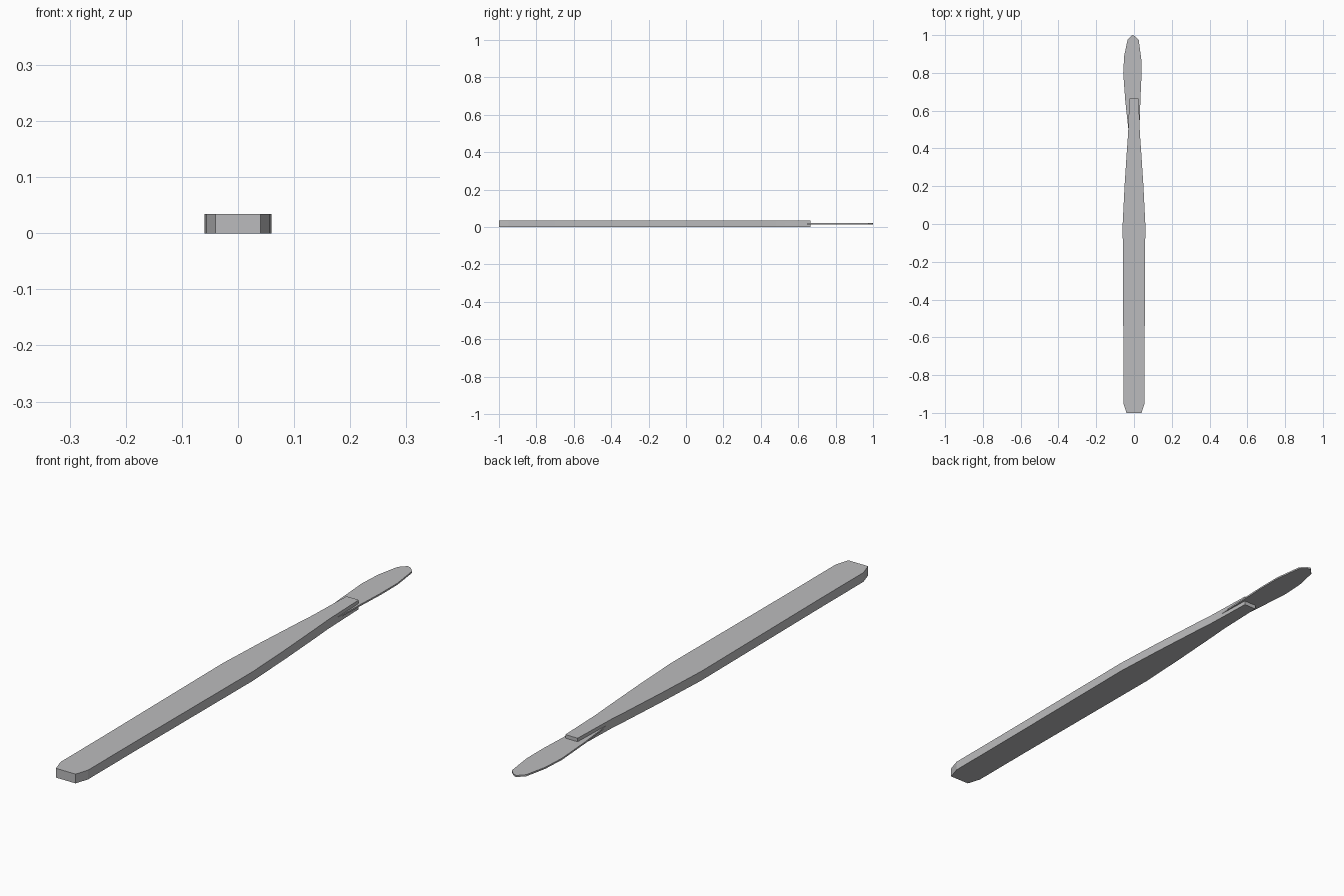
import bpy, bmesh

if "Cube" in bpy.data.objects:
    bpy.data.objects.remove(bpy.data.objects["Cube"])

steel = bpy.data.materials.new("steel_grey")
steel.diffuse_color = (0.5, 0.5, 0.51, 1)
steel.use_nodes = True
steel.node_tree.nodes["Principled BSDF"].inputs["Base Color"].default_value = steel.diffuse_color


def plate(name, outline, z0, z1):
    """Extrude a flat outline in the xy plane from z0 to z1."""
    bm = bmesh.new()
    face = bm.faces.new([bm.verts.new((x, y, z0)) for x, y in outline])
    up = bmesh.ops.extrude_face_region(bm, geom=[face])
    verts = [g for g in up["geom"] if isinstance(g, bmesh.types.BMVert)]
    bmesh.ops.translate(bm, verts=verts, vec=(0, 0, z1 - z0))
    bmesh.ops.recalc_face_normals(bm, faces=bm.faces)
    mesh = bpy.data.meshes.new(name)
    bm.to_mesh(mesh)
    bm.free()
    mesh.materials.append(steel)
    obj = bpy.data.objects.new(name, mesh)
    bpy.context.collection.objects.link(obj)
    return obj


# Handle: symmetric half-widths along y, narrowing to a tang
half = [(0.04, -1.0), (0.056, -0.95), (0.056, -0.7), (0.06, 0.0),
        (0.05, 0.2), (0.037, 0.4), (0.031, 0.48), (0.025, 0.665)]
plate("handle", half + [(-x, y) for x, y in reversed(half)], 0, 0.034)

# Blade: thin asymmetric leaf running through the tang
right = [(0.026, 0.47), (0.031, 0.56), (0.034, 0.66), (0.039, 0.77),
         (0.039, 0.87), (0.025, 0.975), (0.005, 0.995)]
left = [(-0.01, 1.0), (-0.034, 0.975), (-0.052, 0.89), (-0.057, 0.80),
        (-0.046, 0.65), (-0.034, 0.54), (-0.026, 0.47)]
plate("blade", right + left, 0.015, 0.021)
